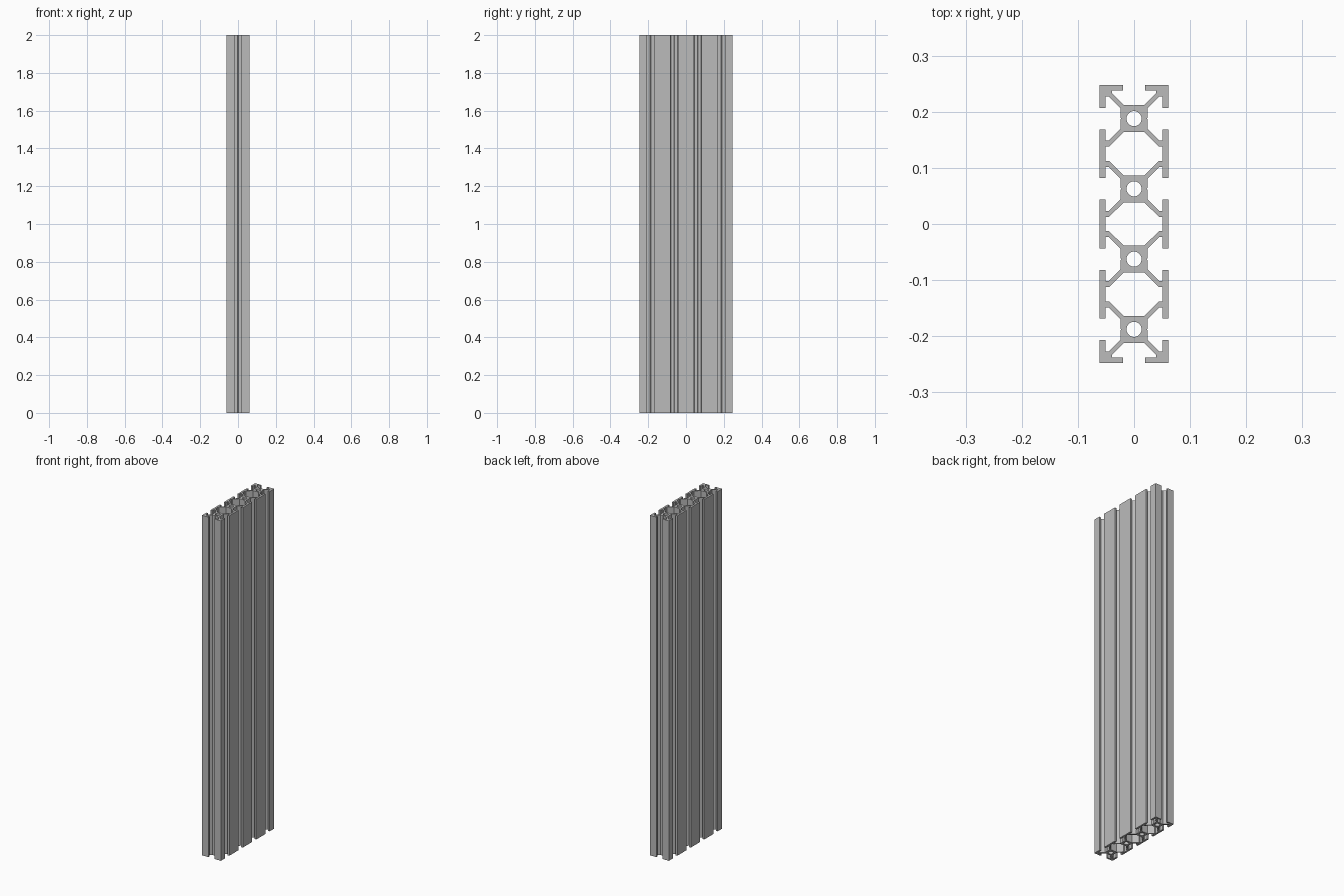
import bpy
import math

cube = bpy.data.objects.get("Cube")
if cube:
    bpy.data.objects.remove(cube, do_unlink=True)

HEIGHT = 2.0
PITCH = 0.1252
CORES = [PITCH * k for k in (1.5, 0.5, -0.5, -1.5)]

# Right half of the end slot, around a core centre: groove, web, lip, corner
END_SLOT = [(0, 0.0225), (0.0015, 0.024), (0.018, 0.024), (0.039, 0.045),
            (0.039, 0.050), (0.0195, 0.050), (0.0195, 0.0595), (0.0616, 0.0595)]
# Upper half of a side slot: lip, web, core, groove
SIDE_SLOT = [(0.0616, 0.019), (0.051, 0.019), (0.051, 0.039), (0.045, 0.039),
             (0.024, 0.018), (0.024, 0.0015), (0.0225, 0)]
# Upper right quarter of a cavity, around its own centre
CAVITY = [(0.018, 0.0386), (0.045, 0.0125), (0.051, 0.0125)]


def flip_y(points):
    return [(x, -y) for x, y in reversed(points)]


def flip_x(points):
    return [(-x, y) for x, y in reversed(points)]


def shift(points, dy):
    return [(x, y + dy) for x, y in points]


def add_loop(curve, points):
    spline = curve.splines.new('POLY')
    spline.points.add(len(points) - 1)
    for p, (x, y) in zip(spline.points, points):
        p.co = (x, y, 0, 1)
    spline.use_cyclic_u = True


curve = bpy.data.curves.new("slotted_rail", 'CURVE')
curve.dimensions = '2D'
curve.fill_mode = 'BOTH'
curve.extrude = HEIGHT / 2

# Outer outline: right side from the back end to the front end, then mirrored
side = shift(END_SLOT, CORES[0])
for c in CORES:
    side += shift(SIDE_SLOT + flip_y(SIDE_SLOT)[1:], c)
side += shift(flip_y(END_SLOT), CORES[-1])
add_loop(curve, side + flip_x(side)[1:-1])

# Cavities between the cores
right = CAVITY + flip_y(CAVITY)
for a, b in zip(CORES, CORES[1:]):
    add_loop(curve, shift(right + flip_x(right), (a + b) / 2))

# Round bore through each core
SIDES = 32
bore = [(0.0134 * math.cos(math.tau * i / SIDES), 0.0134 * math.sin(math.tau * i / SIDES))
        for i in range(SIDES)]
for c in CORES:
    add_loop(curve, shift(bore, c))

rail = bpy.data.objects.new("slotted_rail", curve)
bpy.context.collection.objects.link(rail)
rail.location.z = HEIGHT / 2

# Brushed metal grey
grey = bpy.data.materials.new("metal_grey")
grey.use_nodes = True
colour = (0.5, 0.5, 0.5, 1)
grey.diffuse_color = colour
grey.node_tree.nodes["Principled BSDF"].inputs["Base Color"].default_value = colour
curve.materials.append(grey)

# Solid mesh with smooth bores and sharp edges
bpy.ops.object.select_all(action='DESELECT')
rail.select_set(True)
bpy.context.view_layer.objects.active = rail
bpy.ops.object.convert(target='MESH')
bpy.ops.object.mode_set(mode='EDIT')
bpy.ops.mesh.select_all(action='SELECT')
bpy.ops.mesh.remove_doubles(threshold=0.00005)
bpy.ops.mesh.normals_make_consistent(inside=False)
bpy.ops.object.mode_set(mode='OBJECT')
bpy.ops.object.shade_smooth_by_angle(angle=math.radians(25))
